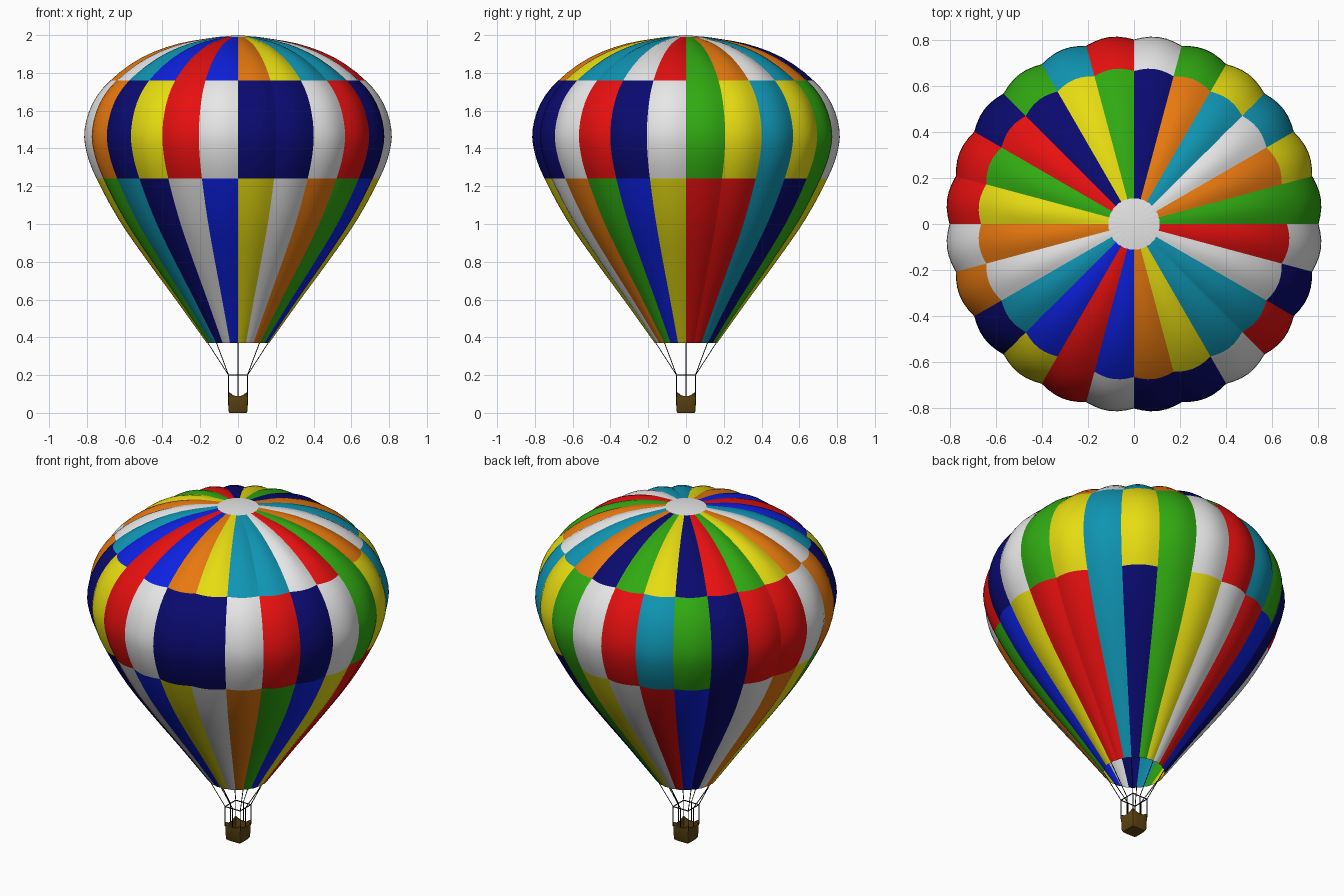
import bpy, bmesh, math
from mathutils import Vector

if "Cube" in bpy.data.objects:
    bpy.data.objects.remove(bpy.data.objects["Cube"], do_unlink=True)

GORES, SEG, SUB = 24, 6, 3
MOUTH_Z, LOW_SEAM, HIGH_SEAM, CAP_Z = 0.37, 1.24, 1.76, 1.99


def material(name, r, g, b):
    m = bpy.data.materials.new(name)
    m.use_nodes = True
    m.diffuse_color = (r, g, b, 1)
    bsdf = m.node_tree.nodes["Principled BSDF"]
    bsdf.inputs["Base Color"].default_value = (r, g, b, 1)
    bsdf.inputs["Roughness"].default_value = 0.7
    return m


fabric = {
    "W": material("white", 0.8, 0.8, 0.8),
    "N": material("navy", 0.003, 0.003, 0.16),
    "B": material("blue", 0.004, 0.015, 0.75),
    "R": material("red", 0.8, 0.005, 0.005),
    "O": material("orange", 0.8, 0.19, 0.005),
    "Y": material("yellow", 0.8, 0.72, 0.006),
    "G": material("green", 0.03, 0.4, 0.006),
    "T": material("teal", 0.005, 0.3, 0.45),
}
wicker = material("wicker brown", 0.11, 0.06, 0.006)
rope_black = material("rope black", 0.005, 0.005, 0.005)
KEYS = list(fabric)

# Panel colours for each band, one letter per gore
LOWER = "RRTNGYWRBNWOYGTNWBYWOGBY"
MIDDLE = "GYTYGWRTGNRRWONYRWNNWRNW"
UPPER = "GOWTONGYNRGYOWTBRBOYTTWR"


def finish(name, bm, mats, smooth_angle=None):
    me = bpy.data.meshes.new(name)
    bm.to_mesh(me)
    bm.free()
    ob = bpy.data.objects.new(name, me)
    bpy.context.collection.objects.link(ob)
    for m in mats:
        me.materials.append(m)
    if smooth_angle:
        bpy.ops.object.select_all(action="DESELECT")
        ob.select_set(True)
        bpy.context.view_layer.objects.active = ob
        bpy.ops.object.shade_smooth_by_angle(angle=math.radians(smooth_angle))
    return ob


def smooth_profile(pts):
    """Catmull-Rom curve that passes through every point."""
    p = [2 * pts[0] - pts[1]] + pts + [2 * pts[-1] - pts[-2]]
    out = []
    for a, b, c, d in zip(p, p[1:], p[2:], p[3:]):
        for i in range(SUB):
            t = i / SUB
            out.append(0.5 * (2 * b + (c - a) * t + (2 * a - 5 * b + 4 * c - d) * t * t
                              + (3 * b - a - 3 * c + d) * t ** 3))
    return out + [pts[-1]]


def bridge(bm, low, high):
    n = len(low)
    return [bm.faces.new((low[i], low[(i + 1) % n], high[(i + 1) % n], high[i]))
            for i in range(n)]


# Envelope: scalloped gores swept around the profile
profile = smooth_profile([Vector(p) for p in (
    (0.163, MOUTH_Z), (0.325, 0.6), (0.47, 0.8), (0.62, 1.02), (0.738, LOW_SEAM),
    (0.79, 1.38), (0.80, 1.5), (0.758, 1.64), (0.665, HIGH_SEAM), (0.5, 1.873),
    (0.31, 1.95), (0.11, CAP_Z))])
bm = bmesh.new()
rings = []
for r, z in profile:
    crown = max(0, (z - HIGH_SEAM) / (CAP_Z - HIGH_SEAM))
    ring = []
    for i in range(GORES * SEG):
        a = math.tau * i / (GORES * SEG)
        lobe = math.sin(math.pi * (i % SEG) / SEG)
        rr = r * (1 + 0.022 * lobe)
        lift = 0.01 * lobe * math.sin(math.pi * min(crown, 1))
        ring.append(bm.verts.new((rr * math.cos(a), rr * math.sin(a), z + lift)))
    rings.append(ring)
for low, high, p, q in zip(rings, rings[1:], profile, profile[1:]):
    mid = (p.y + q.y) / 2
    band = LOWER if mid < LOW_SEAM else MIDDLE if mid < HIGH_SEAM else UPPER
    for i, f in enumerate(bridge(bm, low, high)):
        f.material_index = KEYS.index(band[i // SEG])

# White crown cap closes the top
tip = bm.verts.new((0, 0, 2))
top = rings[-1]
for i, v in enumerate(top):
    bm.faces.new((v, top[(i + 1) % len(top)], tip)).material_index = KEYS.index("W")
finish("envelope", bm, fabric.values(), 16)

# Basket: open square tub whose rim dips between the corners
bm = bmesh.new()
SIDE = 6


def square_ring(half, z, dip=0):
    ring = []
    for k in range(4):
        turn = math.pi / 2 * k
        for i in range(SIDE):
            t = 2 * i / SIDE - 1
            x, y = half, half * t
            if i == 0:
                x, y = 0.94 * half, -0.94 * half
            ring.append(bm.verts.new((x * math.cos(turn) - y * math.sin(turn),
                                      x * math.sin(turn) + y * math.cos(turn),
                                      z - dip * (1 - t * t))))
    return ring


tub = [square_ring(0.044, 0), square_ring(0.05, 0.008), square_ring(0.054, 0.108, 0.02),
       square_ring(0.046, 0.108, 0.02), square_ring(0.042, 0.012)]
for low, high in zip(tub, tub[1:]):
    bridge(bm, low, high)
bm.faces.new(tub[0][::-1])
bm.faces.new(tub[-1])
finish("basket", bm, [wicker], 35)


# Rigging: cables to the mouth, a square burner frame and its uprights
def ropes(name, lines, radius):
    cu = bpy.data.curves.new(name, "CURVE")
    cu.dimensions = "3D"
    cu.bevel_depth = radius
    cu.bevel_resolution = 1
    cu.use_fill_caps = True
    for a, b in lines:
        s = cu.splines.new("POLY")
        s.points.add(1)
        s.points[0].co = (*a, 1)
        s.points[1].co = (*b, 1)
    cu.materials.append(rope_black)
    bpy.context.collection.objects.link(bpy.data.objects.new(name, cu))


FRAME_Z, HALF = 0.2, 0.05
cables, uprights, frame = [], [], []
spots = []
for k in range(8):
    a = math.tau * k / 8
    d = Vector((math.cos(a), math.sin(a), 0))
    spot = d * HALF * (math.sqrt(2) if k % 2 else 1)
    spots.append(spot + Vector((0, 0, FRAME_Z)))
    cables.append((spots[-1], d * 0.163 + Vector((0, 0, MOUTH_Z + 0.005))))
    uprights.append((spots[-1], spot + Vector((0, 0, 0.085))))
for k in range(1, 8, 2):
    frame.append((spots[k], spots[(k + 2) % 8]))
ropes("envelope_cables", cables, 0.0022)
ropes("basket_uprights", uprights, 0.0028)
ropes("burner_frame", frame, 0.0028)
